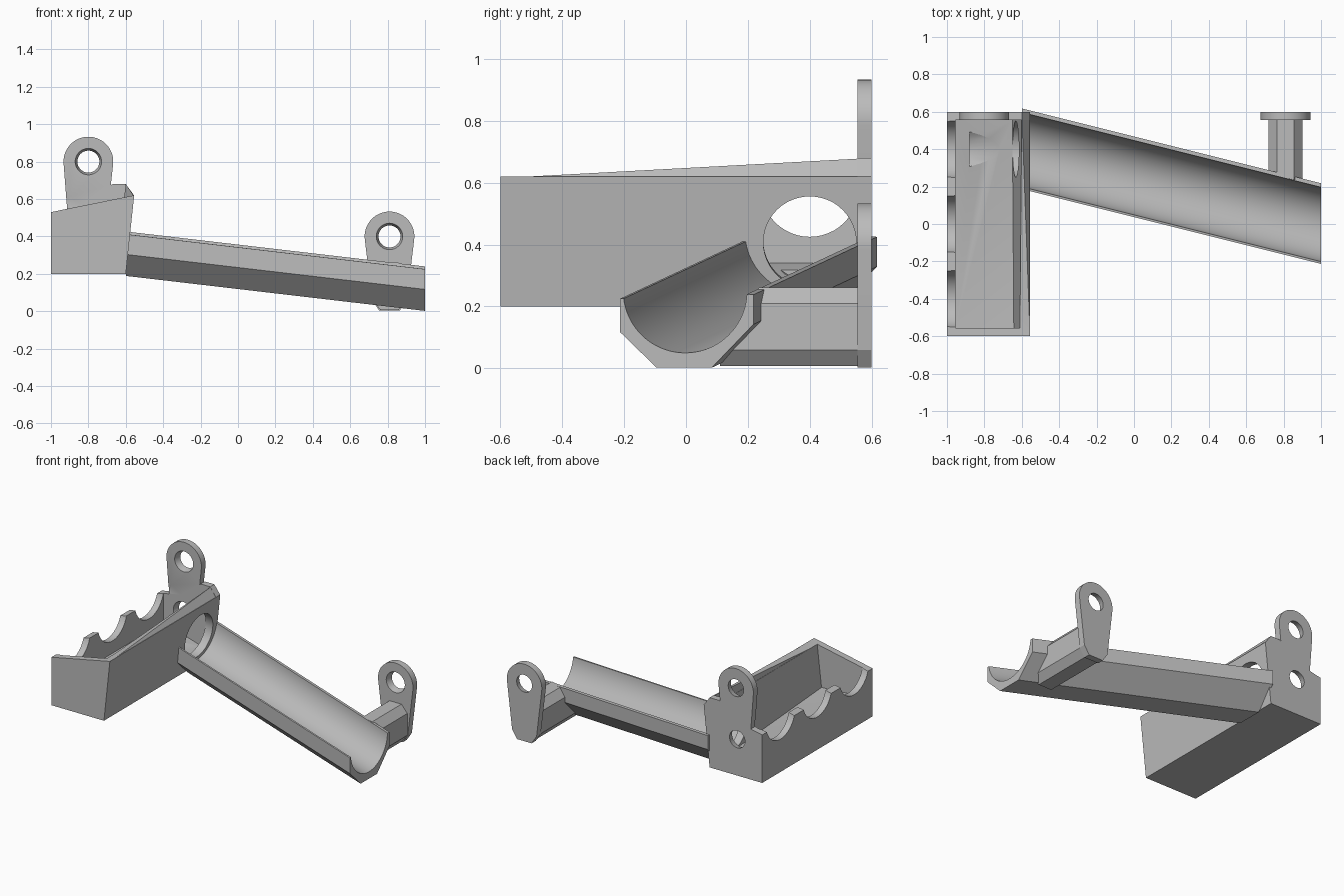
import bpy, bmesh, math
from mathutils import Vector

cube = bpy.data.objects.get("Cube")
if cube:
    bpy.data.objects.remove(cube)

grey = bpy.data.materials.new("plain grey")
grey.use_nodes = True
COLOUR = (0.5, 0.5, 0.5, 1)
grey.diffuse_color = COLOUR
grey.node_tree.nodes["Principled BSDF"].inputs["Base Color"].default_value = COLOUR


def finish(name, bm):
    bmesh.ops.recalc_face_normals(bm, faces=bm.faces)
    mesh = bpy.data.meshes.new(name)
    bm.to_mesh(mesh)
    bm.free()
    mesh.materials.append(grey)
    obj = bpy.data.objects.new(name, mesh)
    bpy.context.collection.objects.link(obj)
    return obj


def prism(name, ring, offset, scale=1.0):
    """Closed ring of points swept along an offset, optionally scaled."""
    bm = bmesh.new()
    pts = [Vector(p) for p in ring]
    mid = sum(pts, Vector()) / len(pts)
    a = [bm.verts.new(p) for p in pts]
    b = [bm.verts.new(mid + (p - mid) * scale + Vector(offset)) for p in pts]
    bm.faces.new(a)
    bm.faces.new(b[::-1])
    for i in range(len(a)):
        j = (i + 1) % len(a)
        bm.faces.new((a[i], b[i], b[j], a[j]))
    return finish(name, bm)


def hull(name, points):
    bm = bmesh.new()
    for p in points:
        bm.verts.new(p)
    bmesh.ops.convex_hull(bm, input=bm.verts)
    return finish(name, bm)


def combine(obj, other, operation):
    mod = obj.modifiers.new("cut", "BOOLEAN")
    mod.operation, mod.solver, mod.object = operation, "EXACT", other
    bpy.context.view_layer.objects.active = obj
    bpy.ops.object.modifier_apply(modifier=mod.name)
    bpy.data.objects.remove(other)


def cut(obj, other):
    combine(obj, other, "DIFFERENCE")


def join(obj, other):
    combine(obj, other, "UNION")


def arc(cu, cv, r, start, end, n):
    steps = [math.radians(start + (end - start) * i / n) for i in range(n + 1)]
    return [(cu + r * math.cos(t), cv + r * math.sin(t)) for t in steps]


def xz(points, y):
    return [(u, y, v) for u, v in points]


def yz(points, x):
    return [(x, u, v) for u, v in points]


def disc(cu, cv, r):
    return arc(cu, cv, r, 0, 360, 48)[:-1]


def screw_hole(obj, x, z):
    cut(obj, prism("screw_cutter", xz(disc(x, z, 0.072), 0.55), (0, 0.06, 0), 0.78))


BACK, INNER = 0.6, 0.555

# Hopper: leaning right wall, hollow with a folded sloping floor
hopper = prism("hopper", xz([(-1, 0.2), (-0.6, 0.2), (-0.555, 0.62), (-1, 0.53)], -BACK),
               (0, 2 * BACK, 0))
cavity = []
for y, low_left, low_right in ((-INNER, 0.34, 0.32), (INNER, 0.34, 0.25)):
    for z in (low_right, 0.8):
        cavity.append((-0.645 + (z - 0.3) * 0.113, y, z))
    cavity += [(-0.955, y, low_left), (-0.955, y, 0.8)]
cut(hopper, hull("cavity_cutter", cavity))

# Rising crest on the right wall
join(hopper, hull("crest", [(-0.556, -BACK, 0.615), (-0.61, -BACK, 0.6), (-0.556, BACK, 0.615),
                            (-0.61, BACK, 0.6), (-0.6, BACK, 0.68)]))

# Mounting tab with shoulder on the back wall
tab = [(-0.91, 0.5)] + arc(-0.8, 0.8, 0.133, 187, -7, 32)
tab += [(-0.68, 0.675), (-0.67, 0.68), (-0.6, 0.68), (-0.556, 0.62), (-0.57, 0.5)]
join(hopper, prism("upper_tab", xz(tab, INNER), (0, BACK - INNER, 0)))

# Scallops in the left wall, outlet, floor groove, screw clearance and holes
for y in (-0.4, 0, 0.4):
    cut(hopper, prism("scallop_cutter", yz(disc(y, 0.583, 0.158), -1.1), (0.2, 0, 0)))
cut(hopper, prism("outlet_cutter", yz(disc(0.4, 0.4, 0.15), -0.5), (-0.38, 0, 0.035)))
cut(hopper, prism("clearance_cutter", xz(disc(-0.81, 0.45, 0.14), 0.554), (0, -0.075, 0), 0.8))
screw_hole(hopper, -0.8, 0.8)
screw_hole(hopper, -0.81, 0.45)

# Sloping trough, sheared from the outlet down to the right end
RUN = (-1.6, 0.4, 0.187)
outside = [(-0.213, 0.225), (-0.213, 0.117), (-0.095, 0.002), (0.083, 0.002),
           (0.218, 0.142), (0.218, 0.238)]
inside = arc(-0.003, 0.25, 0.2, -3, -173, 40)
trough = prism("trough", yz(outside + inside, 1), RUN)

# Support beam, chamfered and hollowed by the trough
c, w = 0.81, 0.09
beam = [(c - w, 0.06), (c - 0.05, 0.008), (c + 0.05, 0.008), (c + w, 0.06),
        (c + w, 0.21), (c + 0.045, 0.262), (c - 0.045, 0.262), (c - w, 0.21)]
support = prism("support_beam", xz(beam, 0.11), (0, INNER + 0.01 - 0.11, 0))
cut(support, prism("groove_cutter", yz(disc(-0.003, 0.25, 0.203), 1), RUN))

# Lower mounting tab at the end of the beam
low = [(c - 0.055, 0.003), (c - 0.093, 0.06)] + arc(c, 0.4, 0.133, 187, -7, 32)
low += [(c + 0.093, 0.06), (c + 0.055, 0.003)]
lower_tab = prism("lower_tab", xz(low, INNER), (0, BACK - INNER, 0))
screw_hole(lower_tab, c, 0.4)

# Smooth curved faces, keep edges sharp
for obj in (hopper, trough, support, lower_tab):
    bpy.ops.object.select_all(action="DESELECT")
    obj.select_set(True)
    bpy.context.view_layer.objects.active = obj
    bpy.ops.object.shade_smooth_by_angle(angle=math.radians(25))
